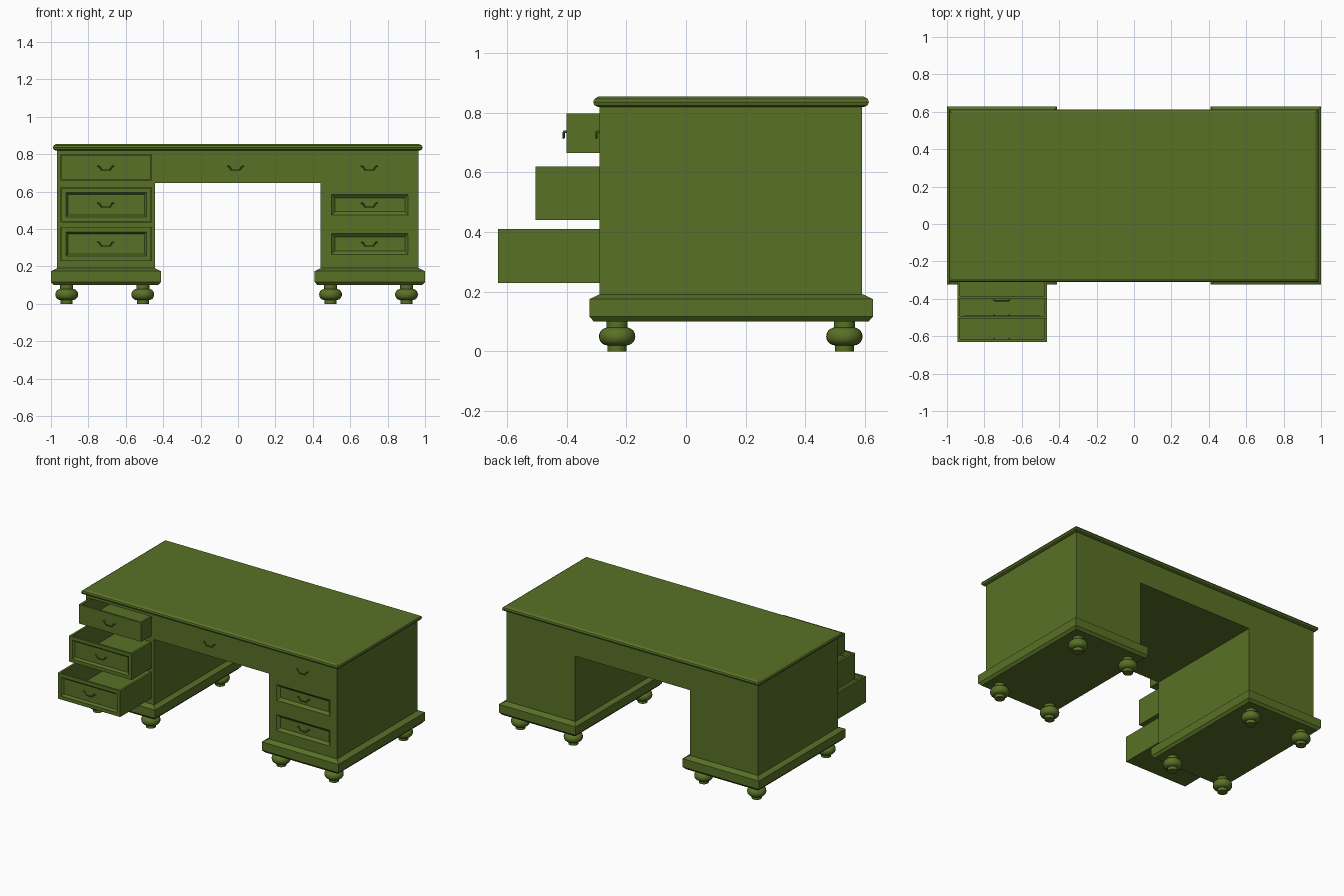
import bpy, bmesh, math
from mathutils import Vector

if "Cube" in bpy.data.objects:
    bpy.data.objects.remove(bpy.data.objects["Cube"])

mat = bpy.data.materials.new("olive_paint")
mat.diffuse_color = (0.10, 0.165, 0.02, 1)
mat.use_nodes = True
mat.node_tree.nodes["Principled BSDF"].inputs["Base Color"].default_value = mat.diffuse_color


def finish(name, bm, smooth=False):
    bmesh.ops.recalc_face_normals(bm, faces=bm.faces)
    me = bpy.data.meshes.new(name)
    bm.to_mesh(me)
    bm.free()
    me.materials.append(mat)
    if smooth:
        for p in me.polygons:
            p.use_smooth = True
        me.set_sharp_from_angle(angle=math.radians(35))
    ob = bpy.data.objects.new(name, me)
    bpy.context.collection.objects.link(ob)
    return ob


def loft(bm, rings):
    """Closed solid through successive rings of points."""
    loops = [[bm.verts.new(p) for p in r] for r in rings]
    for a, b in zip(loops, loops[1:]):
        n = len(a)
        for i in range(n):
            j = (i + 1) % n
            bm.faces.new((a[i], a[j], b[j], b[i]))
    bm.faces.new(loops[0][::-1])
    bm.faces.new(loops[-1])


def ring_z(x0, x1, y0, y1, z, i=0):
    return [(x0 + i, y0 + i, z), (x1 - i, y0 + i, z), (x1 - i, y1 - i, z), (x0 + i, y1 - i, z)]


def ring_y(x0, x1, z0, z1, y, i=0):
    return [(x0 + i, y, z0 + i), (x1 - i, y, z0 + i), (x1 - i, y, z1 - i), (x0 + i, y, z1 - i)]


def moulding(name, x0, x1, y0, y1, profile, smooth=False):
    bm = bmesh.new()
    loft(bm, [ring_z(x0, x1, y0, y1, z, i) for i, z in profile])
    return finish(name, bm, smooth)


FRONT, BACK = -0.29, 0.59
RECESS, BORDER, SLOPE = 0.016, 0.035, 0.018
DX0, DX1 = -0.945, -0.465          # left drawer column
SHIFT = 1.41                       # left column to right column
# z range, front y, panelled, handle height
DRAWERS = {"top": (0.665, 0.797, -0.40, False, 0.725),
           "middle": (0.44, 0.62, -0.505, True, 0.527),
           "bottom": (0.23, 0.41, -0.63, True, 0.318)}

# Carcass: arch profile extruded front to back
arch = [(-0.968, 0.185), (-0.443, 0.185), (-0.443, 0.645), (0.44, 0.645),
        (0.44, 0.185), (0.966, 0.185), (0.966, 0.825), (-0.968, 0.825)]
bm = bmesh.new()
loft(bm, [[(x, y, z) for x, z in arch] for y in (FRONT, BACK)])
carcass = finish("carcass", bm)

# Cut drawer openings on the left and bevelled panels on the right
bm = bmesh.new()
for z0, z1, y, panelled, hz in DRAWERS.values():
    loft(bm, [ring_y(DX0, DX1, z0, z1, yy, -0.002) for yy in (FRONT - 0.05, 0.5)])
    if panelled:
        px = (DX0 + SHIFT, DX1 + SHIFT, z0, z1)
        loft(bm, [ring_y(*px, FRONT - 0.05, BORDER), ring_y(*px, FRONT, BORDER),
                  ring_y(*px, FRONT + RECESS, BORDER + SLOPE)])
cutter = finish("opening_cutter", bm)
cutter.hide_render = True
mod = carcass.modifiers.new("openings", "BOOLEAN")
mod.operation, mod.solver, mod.object = "DIFFERENCE", "EXACT", cutter
bpy.context.view_layer.objects.active = carcass
bpy.ops.object.modifier_apply(modifier=mod.name)
bpy.data.objects.remove(cutter)

# Desk top with rounded edge
moulding("desk_top", -0.99, 0.987, -0.311, 0.613,
         [(0.014, 0.820), (0.004, 0.825), (0, 0.836), (0.004, 0.846), (0.018, 0.855)])

# Plinths
for side, x0, x1 in (("left", -1.0, -0.412), ("right", 0.41, 1.0)):
    moulding(side + "_plinth", x0, x1, -0.324, 0.627,
             [(0.015, 0.10), (0, 0.117), (0, 0.175), (0.033, 0.191)])

# Bail handle, shared by all drawers
cu = bpy.data.curves.new("handle", "CURVE")
cu.dimensions, cu.bevel_depth, cu.bevel_resolution, cu.use_fill_caps = "3D", 0.004, 2, True
half = [(-0.041, 0.004, 0.011), (-0.041, -0.009, 0.011), (-0.034, -0.010, 0.009), (-0.022, -0.010, -0.009)]
path = half + [(-x, y, z) for x, y, z in reversed(half)]
sp = cu.splines.new("POLY")
sp.points.add(len(path) - 1)
for p, co in zip(sp.points, path):
    p.co = (*co, 1)
cu.materials.append(mat)


def handle(name, x, y, z):
    ob = bpy.data.objects.new(name + "_handle", cu)
    ob.location = (x, y, z)
    bpy.context.collection.objects.link(ob)


# Open drawers: hollow boxes with optional recessed fronts
for name, (z0, z1, y, panelled, hz) in DRAWERS.items():
    bm = bmesh.new()
    loft(bm, [ring_z(DX0, DX1, y, y + 0.75, z) for z in (z0, z1)])
    bmesh.ops.recalc_face_normals(bm, faces=bm.faces)
    bm.normal_update()
    top = next(f for f in bm.faces if f.normal.z > 0.9)
    front = next(f for f in bm.faces if f.normal.y < -0.9)
    wall = 0.02
    bmesh.ops.inset_region(bm, faces=[top], thickness=wall)
    floor = bmesh.ops.extrude_discrete_faces(bm, faces=[top])["faces"][0]
    bmesh.ops.translate(bm, verts=floor.verts, vec=Vector((0, 0, z0 - z1 + 0.015)))
    if panelled:
        bmesh.ops.inset_region(bm, faces=[front], thickness=BORDER)
        bmesh.ops.inset_region(bm, faces=[front], thickness=SLOPE)
        bmesh.ops.translate(bm, verts=front.verts, vec=Vector((0, RECESS, 0)))
    finish(name + "_left_drawer", bm)
    sink = RECESS if panelled else 0
    handle(name + "_left", -0.707, y + sink, hz)
    handle(name + "_right", 0.702, FRONT + sink, hz)
handle("centre", -0.013, FRONT, 0.725)

# Turned bun feet
profile = [(0.032, 0.0), (0.032, 0.02)]
for k in range(9):
    t = math.radians(-80 + 20 * k)
    profile.append((0.035 + 0.026 * math.cos(t), 0.05 + 0.029 * math.sin(t)))
profile += [(0.035, 0.08), (0.035, 0.105)]
N = 24
for i, x in enumerate((-0.916, -0.509, 0.495, 0.901)):
    for row, y in (("front", -0.231), ("back", 0.531)):
        bm = bmesh.new()
        loft(bm, [[(x + r * math.cos(2 * math.pi * k / N), y + r * math.sin(2 * math.pi * k / N), z)
                   for k in range(N)] for r, z in profile])
        finish(f"{row}_foot_{i + 1}", bm, True)
